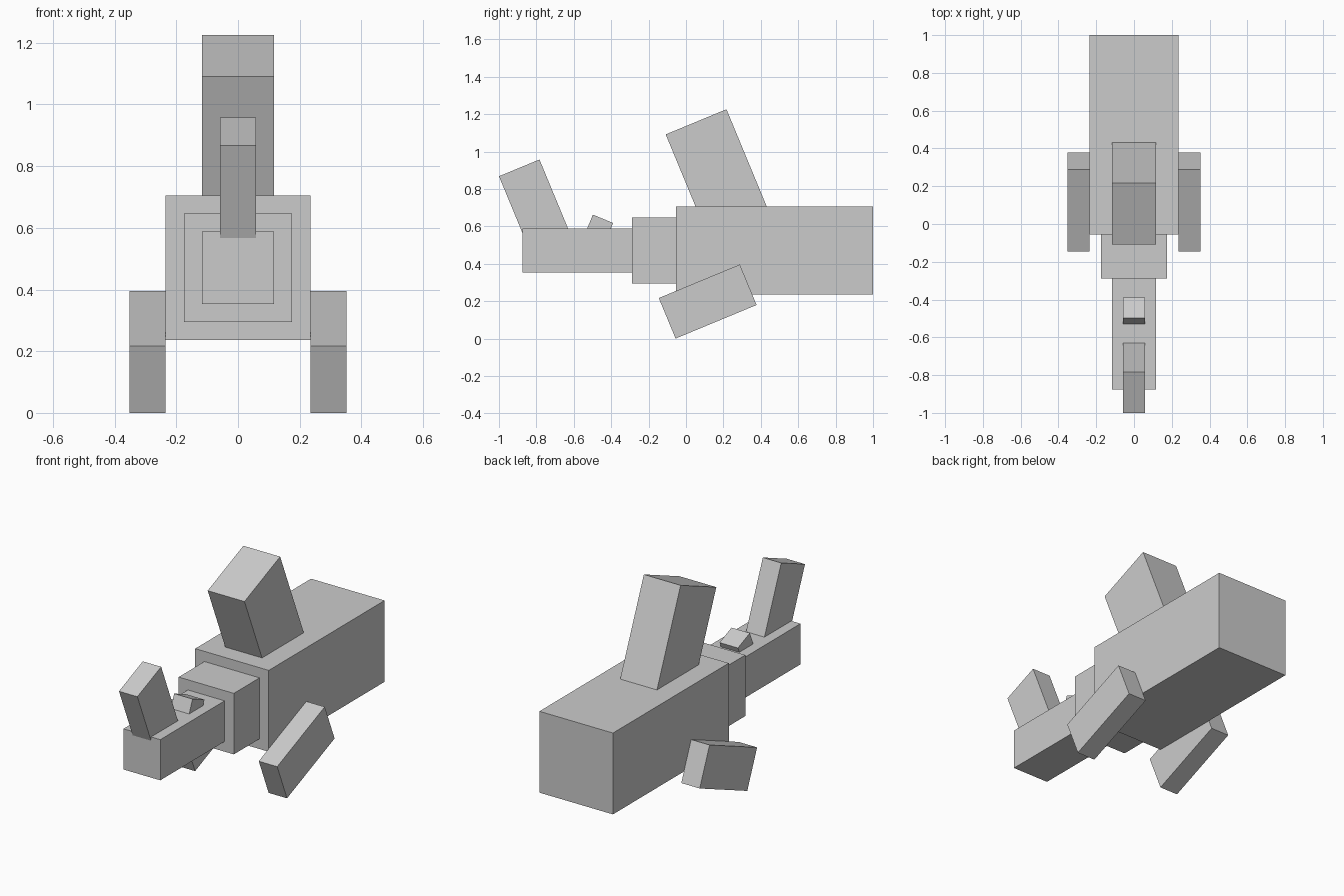
import bpy
from math import radians
from mathutils import Matrix

if "Cube" in bpy.data.objects:
    bpy.data.objects.remove(bpy.data.objects["Cube"])

U = 0.0586   # size of one model block unit


def box(name, size, y, z, x=0.0, tilt=0.0):
    """Box sized in block units, centred at (x, y, z), tilted about x."""
    bpy.ops.mesh.primitive_cube_add(size=1)
    ob = bpy.context.object
    ob.name = name
    ob.data.transform(Matrix.Diagonal([s * U for s in size] + [1]))
    ob.location = (x, y, z)
    ob.rotation_euler.x = radians(tilt)
    return ob


# Tapering trunk: large block, narrower neck, slim end piece
y = 1.0
for name, width, length in (("body", 8, 18), ("neck", 6, 4), ("snout", 4, 10)):
    box(name, (width, length, width), y - length * U / 2, 0.471)
    y -= length * U

# Upright fins leaning forward, and small bump leaning back
box("top_fin", (4, 6, 10), 0.166, 0.888, tilt=22.5)
box("front_fin", (2, 4, 8), -0.802, 0.696, tilt=22.5)
box("bump", (2, 2, 2), -0.466, 0.586, tilt=-22.5)

# Pair of side fins that reach the ground
for side, s in (("left", 1), ("right", -1)):
    box(f"{side}_side_fin", (2, 8, 4), 0.116, 0.198, x=s * 5 * U, tilt=22.5)
